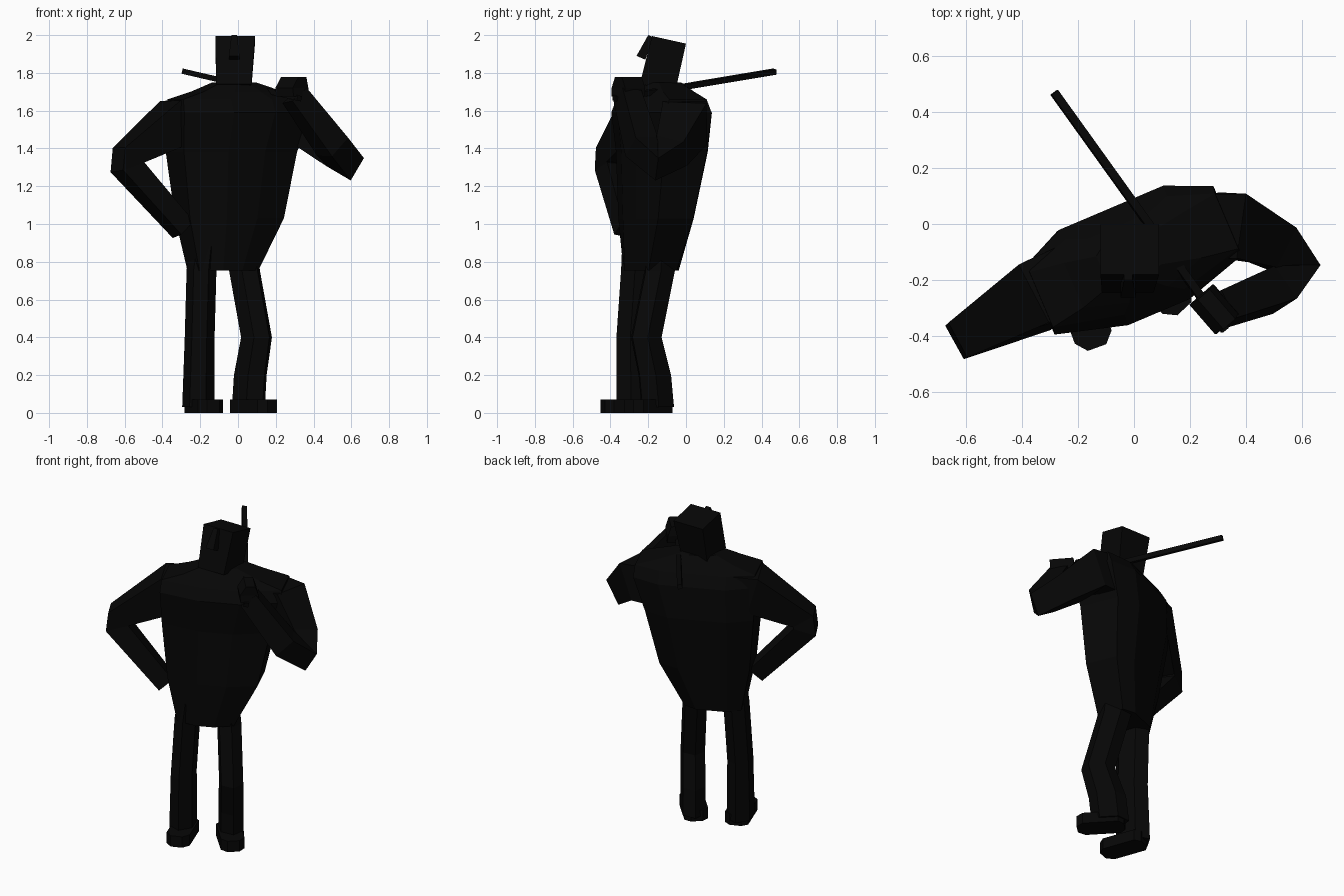
import bpy, bmesh, math
from mathutils import Vector, Matrix

if "Cube" in bpy.data.objects:
    bpy.data.objects.remove(bpy.data.objects["Cube"])

mat = bpy.data.materials.new("near black")
mat.diffuse_color = (0.002, 0.002, 0.002, 1)
mat.use_nodes = True
mat.node_tree.nodes["Principled BSDF"].inputs["Base Color"].default_value = mat.diffuse_color


def finish(name, bm):
    bmesh.ops.recalc_face_normals(bm, faces=bm.faces)
    me = bpy.data.meshes.new(name)
    bm.to_mesh(me)
    bm.free()
    me.materials.append(mat)
    ob = bpy.data.objects.new(name, me)
    bpy.context.collection.objects.link(ob)
    return ob


def loft(name, rings):
    """Skin a list of equal-length point rings and cap both ends."""
    bm = bmesh.new()
    rows = [[bm.verts.new(p) for p in r] for r in rings]
    n = len(rows[0])
    for a, b in zip(rows, rows[1:]):
        for i in range(n):
            j = (i + 1) % n
            bm.faces.new((a[i], a[j], b[j], b[i]))
    bm.faces.new(rows[0])
    bm.faces.new(rows[-1])
    return finish(name, bm)


def tube(name, path):
    """Four-sided limb along (x, y, z, radius) points."""
    pts = [Vector(p[:3]) for p in path]
    rings, u, last = [], None, None
    for k, c in enumerate(pts):
        d = Vector()
        if k:
            d += (c - pts[k - 1]).normalized()
        if k < len(pts) - 1:
            d += (pts[k + 1] - c).normalized()
        d.normalize()
        if u is None:
            u = d.cross(Vector((0, 1, 0))).normalized()
        else:
            u = last.rotation_difference(d) @ u
        last = d
        v = d.cross(u)
        r = path[k][3]
        rings.append([c + r * (math.cos(a) * u + math.sin(a) * v)
                      for a in (math.pi / 2 * (i + 0.5) for i in range(4))])
    return loft(name, rings)


def leg(name, turn, path):
    """Six-sided level rings (x, y, z, half width, half depth), turned about z."""
    m = Matrix.Rotation(math.radians(turn), 3, 'Z')
    six = [(1, .5), (.0, 1), (-1, .5), (-1, -.5), (.0, -1), (1, -.5)]
    loft(name, [[m @ Vector((a * w, b * d, 0)) + Vector((x, y, z)) for a, b in six]
                for x, y, z, w, d in path])


def foot(name, x, y, turn, length):
    """Shoe block with clipped corners, toe turned towards +x."""
    w, h = 0.07, length / 2
    corners = [(-w, h - .03), (-w * .5, h), (w * .5, h), (w, h - .03),
               (w, -h + .04), (w * .5, -h), (-w * .5, -h), (-w, -h + .04)]
    m = Matrix.Translation((x, y, 0)) @ Matrix.Rotation(math.radians(turn), 4, 'Z')
    loft(name, [[m @ Vector((a, b, z)) for a, b in corners] for z in (0, 0.07)])


# Torso: eight-sided rings turned about the vertical
OCT = [(1, .65), (.55, 1), (-.55, 1), (-1, .65), (-1, -.65), (-.3, -1), (.35, -1), (1, -.65)]
turn = Matrix.Rotation(math.radians(23), 3, 'Z')
sections = [  # z, centre x, centre y, half width, half depth
    (0.755, -0.08, -0.19, 0.17, 0.125),
    (1.03, -0.045, -0.16, 0.27, 0.155),
    (1.38, -0.035, -0.13, 0.325, 0.19),
    (1.59, 0.0, -0.13, 0.365, 0.205),
    (1.66, 0.0, -0.13, 0.36, 0.165),
    (1.70, -0.005, -0.13, 0.23, 0.135),
    (1.75, -0.02, -0.13, 0.1, 0.09)]
loft("torso", [[turn @ Vector((a * hu, b * hv, 0)) + Vector((cx, cy, z)) for a, b in OCT]
               for z, cx, cy, hu, hv in sections])

# Head tipped back, with a wedge nose
head = [(-0.18, 1.995), (0.0, 1.955), (-0.055, 1.71), (-0.245, 1.74)]
loft("head", [[(x0 if z > 1.8 else x1, y, z) for y, z in head]
              for x0, x1 in ((-0.12, -0.115), (0.09, 0.07))])
nose = [(-0.175, 1.99), (-0.2, 2.0), (-0.262, 1.89), (-0.215, 1.87)]
loft("nose", [[(s * (0.015 if z > 1.95 else 0.028) - 0.02, y, z) for y, z in nose]
              for s in (-1, 1)])

# Arm resting on the hip
tube("hip_arm", [(-0.22, -0.185, 1.54, 0.165), (-0.33, -0.235, 1.54, 0.165),
                 (-0.577, -0.387, 1.365, 0.10), (-0.585, -0.39, 1.30, 0.097),
                 (-0.29, -0.31, 0.97, 0.075)])

# Raised arm and fist around the stick
tube("raised_arm", [(0.22, -0.01, 1.54, 0.165), (0.34, -0.005, 1.535, 0.165),
                    (0.495, -0.075, 1.39, 0.115), (0.572, -0.155, 1.325, 0.098),
                    (0.5, -0.235, 1.41, 0.1), (0.30, -0.31, 1.68, 0.08)])
grip = Matrix.Rotation(math.radians(41), 3, 'Z')
loft("fist", [[grip @ Vector((a * w, b * 0.07, 0)) + Vector((x, -0.305, z))
               for a, b in ((-1, -1), (1, -1), (1, 1), (-1, 1))]
              for z, w, x in ((1.675, 0.055, 0.29), (1.72, 0.055, 0.285), (1.778, 0.028, 0.295))])

# Stick across the shoulder
tube("stick", [(-0.285, 0.47, 1.807, 0.02), (0.325, -0.38, 1.665, 0.02)])

# Legs and feet
leg("straight_leg", 20, [(-0.18, -0.235, 0.88, 0.06, 0.11), (-0.193, -0.24, 0.76, 0.064, 0.11),
                         (-0.203, -0.265, 0.4, 0.064, 0.11), (-0.21, -0.26, 0.03, 0.07, 0.115)])
leg("bent_leg", 43, [(0.02, -0.14, 0.88, 0.065, 0.1), (0.035, -0.14, 0.75, 0.065, 0.1),
                     (0.098, -0.21, 0.4, 0.065, 0.1), (0.065, -0.165, 0.2, 0.067, 0.11),
                     (0.055, -0.15, 0.03, 0.068, 0.11)])
foot("straight_foot", -0.18, -0.31, 20, 0.28)
foot("bent_foot", 0.085, -0.2, 43, 0.28)
